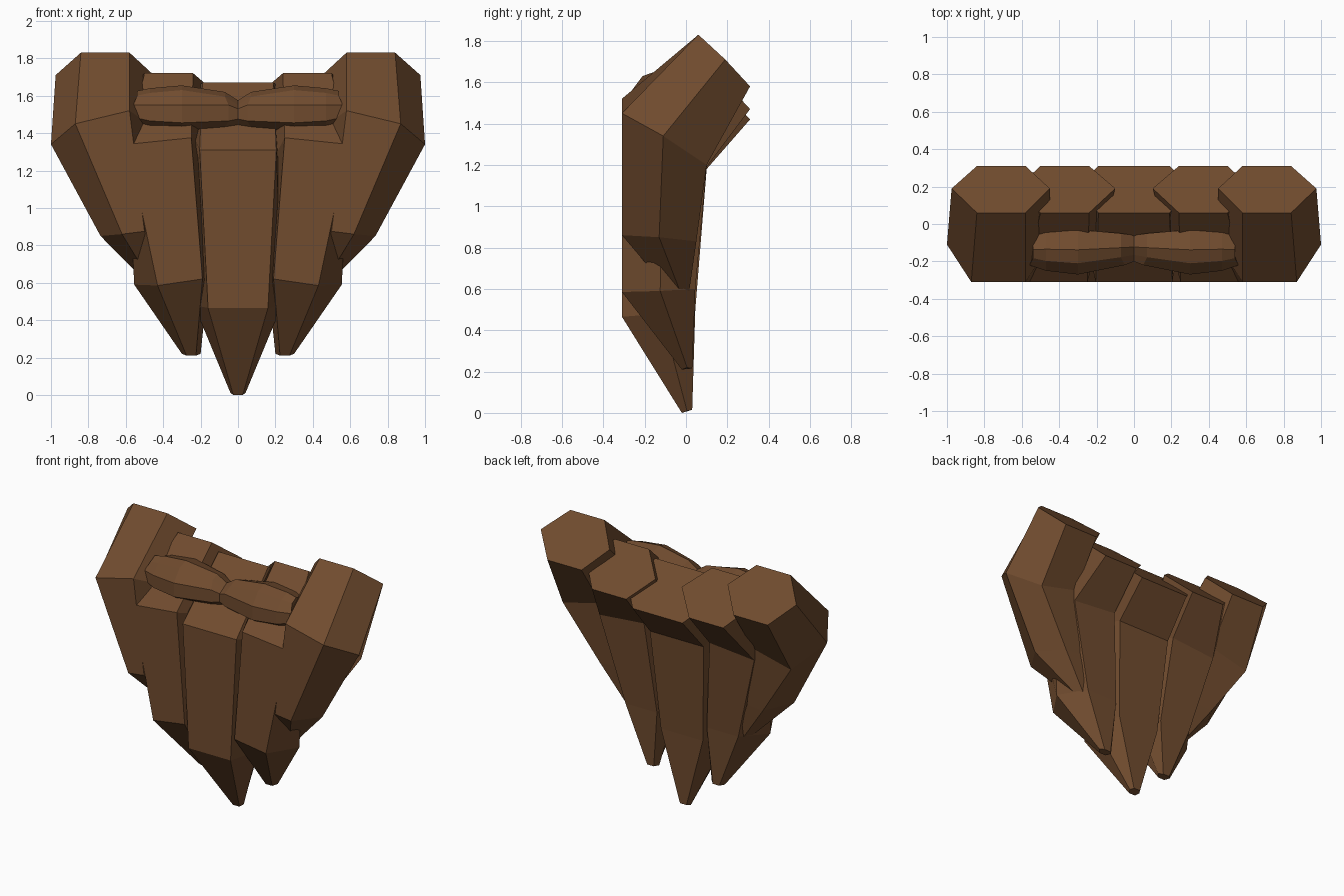
import bpy, bmesh

if "Cube" in bpy.data.objects:
    bpy.data.objects.remove(bpy.data.objects["Cube"])

brown = bpy.data.materials.new("warm_brown")
brown.diffuse_color = (0.165, 0.072, 0.028, 1)
brown.use_nodes = True
brown.node_tree.nodes["Principled BSDF"].inputs["Base Color"].default_value = brown.diffuse_color


def loft(name, rings):
    """Flat-faced skin through rings of equal point count, capped at both ends."""
    bm = bmesh.new()
    loops = [[bm.verts.new(p) for p in ring] for ring in rings]
    n = len(loops[0])
    for a, b in zip(loops, loops[1:]):
        for i in range(n):
            j = (i + 1) % n
            bm.faces.new((a[i], a[j], b[j], b[i]))
    bm.faces.new(loops[0])
    bm.faces.new(loops[-1])
    bmesh.ops.recalc_face_normals(bm, faces=bm.faces)
    mesh = bpy.data.meshes.new(name)
    bm.to_mesh(mesh)
    bm.free()
    mesh.materials.append(brown)
    obj = bpy.data.objects.new(name, mesh)
    bpy.context.collection.objects.link(obj)
    return obj


def hexagon(xs, ys, zs):
    """Hexagon ring. xs: inner mid, inner flat, outer flat, outer mid.
    ys: front, mid, back. zs: front inner, front outer, mid inner,
    mid outer, back inner, back outer."""
    mi, fi, fo, mo = xs
    f, m, b = ys
    return [(fi, f, zs[0]), (fo, f, zs[1]), (mo, m, zs[3]),
            (fo, b, zs[5]), (fi, b, zs[4]), (mi, m, zs[2])]


def cap(xs, z):
    """Slanted top end, facing up and back at 45 degrees."""
    return hexagon(xs, (0.06, 0.19, 0.31), (z, z, z - 0.12, z - 0.12, z - 0.25, z - 0.25))


def level(xs, ys, front, mid, back):
    return hexagon(xs, ys, (front, front, mid, mid, back, back))


def mirrored(rings):
    return [[(-x, y, z) for x, y, z in r] for r in rings]


# Centre lock
loft("centre_lock", [
    cap((-0.32, -0.19, 0.19, 0.32), 1.67),
    level((-0.215, -0.205, 0.205, 0.215), (-0.31, -0.11, 0.10), 1.31, 1.25, 1.18),
    level((-0.235, -0.16, 0.16, 0.235), (-0.31, -0.12, 0.045), 0.465, 0.48, 0.5),
    level((-0.04, -0.025, 0.025, 0.04), (-0.02, 0.005, 0.03), 0.0, 0.01, 0.015),
])

# Inner side locks
side = [
    cap((0.10, 0.24, 0.50, 0.63), 1.72),
    hexagon((0.21, 0.25, 0.59, 0.585), (-0.31, -0.11, 0.10),
            (1.375, 1.34, 1.30, 1.24, 1.22, 1.19)),
    hexagon((0.16, 0.19, 0.43, 0.555), (-0.31, -0.125, 0.045),
            (0.62, 0.585, 0.6, 0.59, 0.6, 0.6)),
    level((0.20, 0.225, 0.275, 0.30), (-0.02, 0.005, 0.03), 0.21, 0.22, 0.215),
]

# Outer locks
outer = [
    cap((0.45, 0.58, 0.84, 0.975), 1.83),
    hexagon((0.45, 0.58, 0.87, 1.0), (-0.31, -0.11, 0.10),
            (1.52, 1.45, 1.43, 1.34, 1.27, 1.20)),
    hexagon((0.44, 0.50, 0.62, 0.735), (-0.31, -0.13, 0.05),
            (0.875, 0.86, 0.85, 0.85, 0.84, 0.83)),
    level((0.38, 0.39, 0.42, 0.43), (-0.03, -0.01, 0.01), 0.53, 0.54, 0.55),
]


# Moustache halves: eight-sided sections along x
def section(x, front, back, low, high, slant=0.0):
    mid = 1.55 if x > 0.03 else 1.53
    w = back - front
    return [(x + slant, front, mid), (x, front + 0.25 * w, high - 0.025),
            (x, front + 0.55 * w, high), (x, back, high - 0.03),
            (x, back, low + 0.04), (x, front + 0.6 * w, low),
            (x, front + 0.25 * w, low + 0.01), (x + slant, front, low + 0.045)]


moustache = [
    section(0.0, -0.20, -0.06, 1.43, 1.575),
    section(0.07, -0.22, -0.05, 1.42, 1.62, -0.02),
    section(0.30, -0.27, -0.03, 1.41, 1.655),
    section(0.47, -0.25, -0.04, 1.42, 1.64),
    section(0.54, -0.22, -0.07, 1.44, 1.625, 0.02),
]

for part, rings in (("inner_lock", side), ("outer_lock", outer), ("moustache", moustache)):
    loft(part + "_right", rings)
    loft(part + "_left", mirrored(rings))
